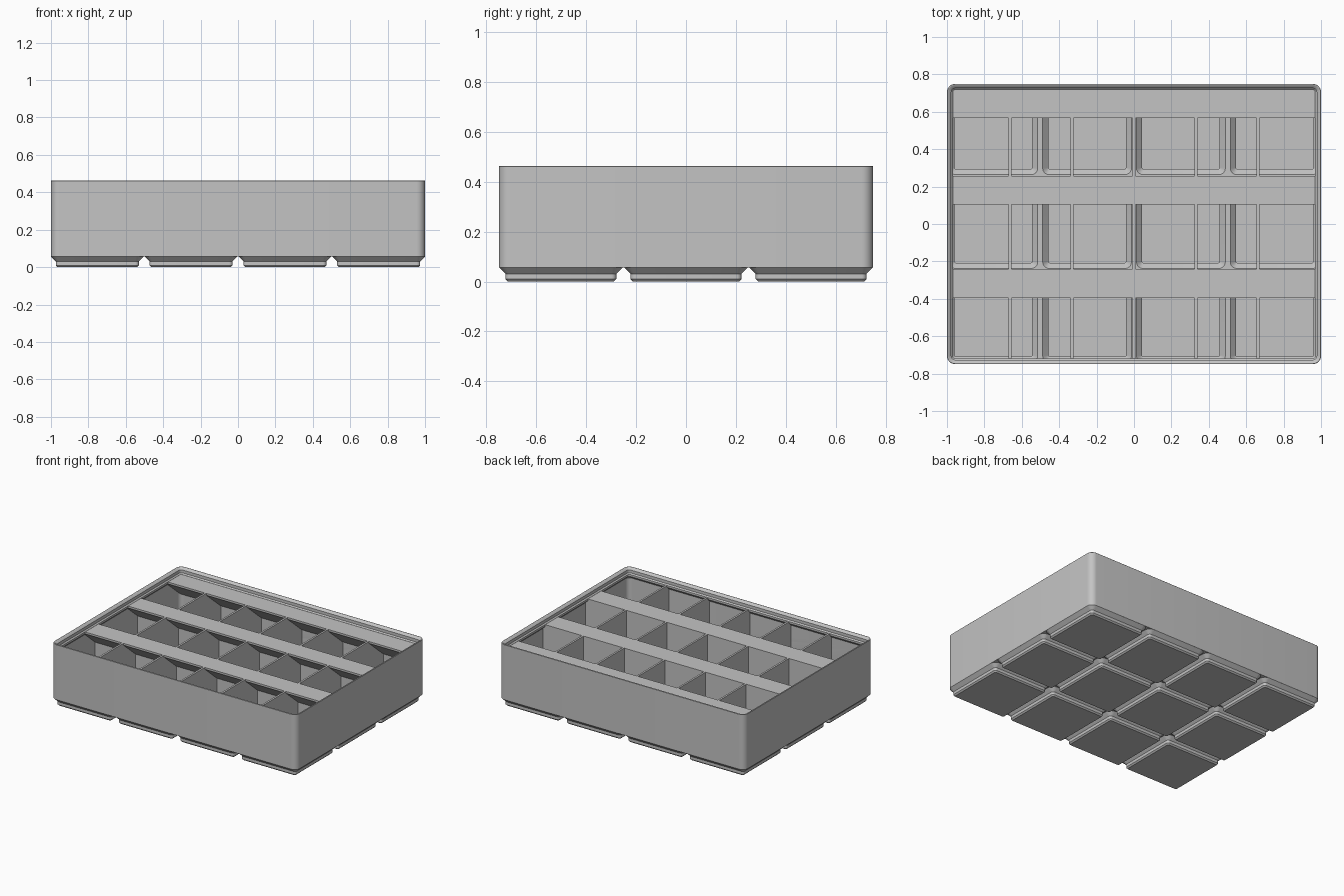
import bpy
import bmesh
from math import cos, sin, pi, radians

if "Cube" in bpy.data.objects:
    bpy.data.objects.remove(bpy.data.objects["Cube"])

grey = bpy.data.materials.new("plain grey")
grey.use_nodes = True
colour = (0.55, 0.55, 0.55, 1)
grey.diffuse_color = colour
grey.node_tree.nodes["Principled BSDF"].inputs["Base Color"].default_value = colour

# Main sizes
PITCH = 0.5015
HX, HY = 1.0, 0.7493
CORNER = 0.0448
FOOT = 0.2477
FOOT_TOP, FLOOR_TOP, SHELF_TOP = 0.0567, 0.08, 0.4175
WALL, LIP = 0.0113, 0.031
THICK = 0.014
ROW_Y = 0.2485
SEGS = 8


def finish(name, bm):
    bmesh.ops.recalc_face_normals(bm, faces=bm.faces)
    mesh = bpy.data.meshes.new(name)
    bm.to_mesh(mesh)
    bm.free()
    mesh.materials.append(grey)
    obj = bpy.data.objects.new(name, mesh)
    bpy.context.collection.objects.link(obj)
    return obj


def smooth(obj):
    bpy.ops.object.select_all(action="DESELECT")
    obj.select_set(True)
    bpy.context.view_layer.objects.active = obj
    bpy.ops.object.shade_smooth_by_angle(angle=radians(25))


def ring(bm, cx, cy, hx, hy, r, z):
    """Rounded rectangle of vertices."""
    verts = []
    for k, (sx, sy) in enumerate([(1, 1), (-1, 1), (-1, -1), (1, -1)]):
        for s in range(SEGS + 1):
            a = (k + s / SEGS) * pi / 2
            verts.append(bm.verts.new((cx + sx * (hx - r) + r * cos(a),
                                       cy + sy * (hy - r) + r * sin(a), z)))
    return verts


def loft(bm, cx, cy, hx, hy, profile, corner):
    """Skin through (inset, z) rounded rectangles, capped at both ends."""
    rings = [ring(bm, cx, cy, hx - i, hy - i, max(corner - i, 0.008), z)
             for i, z in profile]
    for a, b in zip(rings, rings[1:]):
        for k in range(len(a)):
            n = (k + 1) % len(a)
            bm.faces.new((a[k], a[n], b[n], b[k]))
    bm.faces.new(rings[0])
    bm.faces.new(rings[-1])


def box(bm, x0, x1, y0, y1, z0, z1):
    vs = bmesh.ops.create_cube(bm, size=1)["verts"]
    for v in vs:
        v.co = (x1 if v.co.x > 0 else x0, y1 if v.co.y > 0 else y0,
                z1 if v.co.z > 0 else z0)


centres = [((i - 1.5) * PITCH, (j - 1) * PITCH) for i in range(4) for j in range(3)]

# Bin body: outer wall, stacking lip, inner wall and floor slab
bm = bmesh.new()
loft(bm, 0, 0, HX, HY, [
    (0, FOOT_TOP), (0, 0.461), (0.002, 0.463), (0.005, 0.4633), (0.0085, 0.462),
    (0.0227, 0.4479), (0.0227, 0.4264), (LIP, 0.418), (LIP, 0.404),
    (WALL, 0.384), (WALL, FLOOR_TOP)], CORNER)
body = finish("bin_body", bm)

# Hollows that sink through the floor into each foot
bm = bmesh.new()
for cx, cy in centres:
    loft(bm, cx, cy, FOOT, FOOT, [(0.0402, 0.03), (0.0402, 0.05),
                                  (0.0102, FLOOR_TOP), (0.0102, 0.1)], CORNER)
cutter = finish("floor_cutter", bm)
cutter.hide_render = True
mod = body.modifiers.new("hollows", "BOOLEAN")
mod.operation = "DIFFERENCE"
mod.solver = "EXACT"
mod.object = cutter
bpy.context.view_layer.update()
graph = bpy.context.evaluated_depsgraph_get()
cut = bpy.data.meshes.new_from_object(body.evaluated_get(graph))
body.modifiers.clear()
body.data = cut
bpy.data.objects.remove(cutter)
smooth(body)

# Hollow stepped feet
bm = bmesh.new()
for cx, cy in centres:
    loft(bm, cx, cy, FOOT, FOOT, [
        (0.0352, 0), (0.0257, 0.0096), (0.0257, 0.031), (0, FOOT_TOP),
        (0.0335, FOOT_TOP), (0.0402, 0.05), (0.0402, 0.012)], CORNER)
smooth(finish("feet", bm))

# Column dividers, with lower pieces reaching into the feet they cross
bm = bmesh.new()
for i in range(-2, 3):
    x = i * 0.3315
    z0 = 0.058 if i else 0.07
    box(bm, x - THICK / 2, x + THICK / 2, -HY + 0.009, HY - 0.009, z0, SHELF_TOP)
    if i:
        for j in (-1, 0, 1):
            box(bm, x - THICK / 2, x + THICK / 2, j * PITCH - 0.21,
                j * PITCH + 0.21, 0.008, 0.06)
finish("column_dividers", bm)

# Row dividers
bm = bmesh.new()
for y in (-ROW_Y, ROW_Y):
    box(bm, -0.992, 0.992, y - THICK / 2, y + THICK / 2, 0.07, SHELF_TOP)
finish("row_dividers", bm)

# Label shelves with sloped undersides, one at the back of each row
for name, front, back in (("front_label_shelf", -0.396, -ROW_Y),
                          ("middle_label_shelf", 0.104, ROW_Y),
                          ("back_label_shelf", 0.568, 0.733)):
    bm = bmesh.new()
    profile = [(front, SHELF_TOP), (back, SHELF_TOP),
               (back, SHELF_TOP - THICK - 0.85 * (back - front)),
               (front, SHELF_TOP - THICK)]
    face = bm.faces.new([bm.verts.new((-0.985, y, z)) for y, z in profile])
    out = bmesh.ops.extrude_face_region(bm, geom=[face])
    for v in out["geom"]:
        if isinstance(v, bmesh.types.BMVert):
            v.co.x = 0.985
    finish(name, bm)
